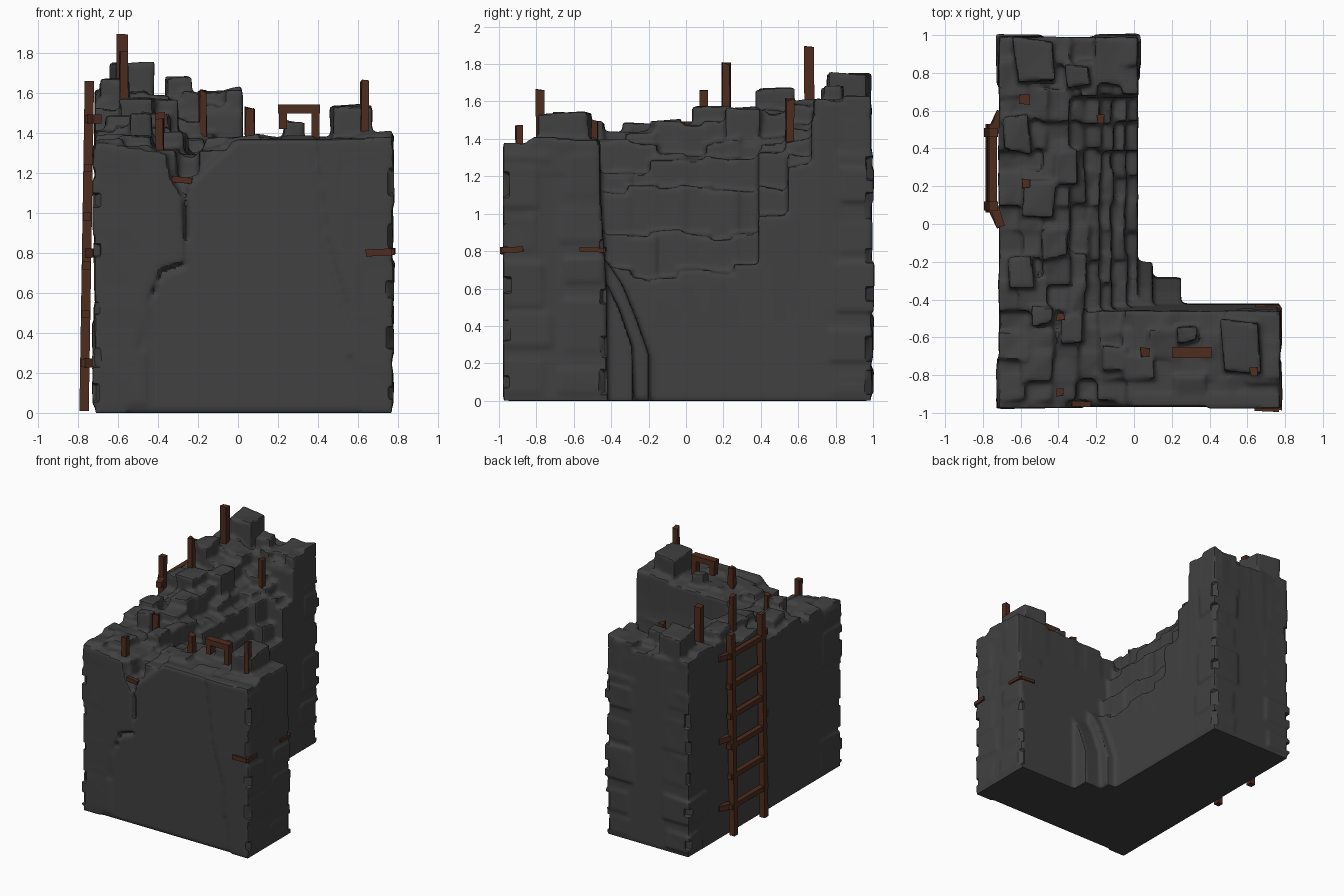
import bpy, bmesh, math, random
from mathutils import Vector, Matrix

if "Cube" in bpy.data.objects:
    bpy.data.objects.remove(bpy.data.objects["Cube"])
random.seed(7)

def material(name, rgb):
    m = bpy.data.materials.new(name)
    m.diffuse_color = (*rgb, 1)
    m.use_nodes = True
    m.node_tree.nodes["Principled BSDF"].inputs["Base Color"].default_value = m.diffuse_color
    return m

STONE = material("dark stone", (0.052, 0.052, 0.052))
WOOD = material("brown wood", (0.076, 0.025, 0.013))

def finish(bm, name, mat):
    bmesh.ops.recalc_face_normals(bm, faces=bm.faces)
    me = bpy.data.meshes.new(name)
    bm.to_mesh(me)
    bm.free()
    me.materials.append(mat)
    ob = bpy.data.objects.new(name, me)
    bpy.context.collection.objects.link(ob)
    return ob

def block(bm, x0, x1, y0, y1, z0, z1, jit=0.0, tilt=0.0):
    """Box with its top corners knocked about."""
    vs = bmesh.ops.create_cube(bm, size=1)['verts']
    for v in vs:
        top = v.co.z > 0
        v.co = Vector((x0 if v.co.x < 0 else x1, y0 if v.co.y < 0 else y1, z1 if top else z0))
        if top:
            v.co += Vector((random.uniform(-jit, jit), random.uniform(-jit, jit), random.uniform(-tilt, tilt)))

def prism(bm, pts, axis, a, b):
    """Outline pushed along x (points are y,z) or y (points are x,z)."""
    put = (lambda p, d: (d, p[0], p[1])) if axis == 'x' else (lambda p, d: (p[0], d, p[1]))
    lo = [bm.verts.new(put(p, a)) for p in pts]
    hi = [bm.verts.new(put(p, b)) for p in pts]
    fs = [bm.faces.new(lo), bm.faces.new(hi)]
    n = len(pts)
    for i in range(n):
        fs.append(bm.faces.new((lo[i], lo[(i + 1) % n], hi[(i + 1) % n], hi[i])))

def lerp(t, pts):
    for (a, u), (b, v) in zip(pts, pts[1:]):
        if t <= b:
            return u + (v - u) * max(0, (t - a) / (b - a))
    return pts[-1][1]

def height(x, y):
    """Broken wall top: left arm climbs to the back, with a steep collapse inside."""
    if y < -0.83:
        return lerp(x, [(-0.7, 1.38), (-0.4, 1.32), (-0.27, 1.15), (-0.13, 1.27), (0, 1.36), (0.8, 1.37)])
    if y < -0.46:
        return lerp(x, [(-0.7, 1.38), (-0.4, 1.34), (-0.25, 1.28), (0.0, 1.36), (0.8, 1.38)])
    ridge = lerp(y, [(-0.42, 1.38), (0.0, 1.44), (0.4, 1.53), (0.7, 1.57), (1, 1.58)])
    slope = lerp(x, [(-0.34, 1.38), (-0.24, 1.28), (-0.15, 1.1), (-0.08, 0.85), (0.0, 0.64)])
    k = lerp(y, [(-0.42, 1.0), (0.3, 1.0), (0.5, 0.6), (0.64, 0.28), (0.7, 0.0)])
    return ridge if x < -0.34 else ridge + (min(slope, ridge) - ridge) * k

# ---- ruined L-shaped stone wall ----
bm = bmesh.new()
block(bm, -0.715, 0.02, -0.935, 0.99, 0, 0.6)
prism(bm, [(-0.935, 0), (-0.42, 0), (-0.425, 0.6), (-0.46, 1.14), (-0.935, 1.14)], 'x', -0.715, 0.77)
block(bm, -0.715, -0.3, -0.9, 0.99, 0.3, 1.24)
block(bm, -0.715, 0.02, 0.67, 0.99, 0.3, 1.5)
block(bm, 0.0, 0.77, -0.935, -0.46, 0.5, 1.36)

def cells(x0, x1, y0, y1, nx, ny, jit):
    dx, dy = (x1 - x0) / nx, (y1 - y0) / ny
    for i in range(nx):
        for j in range(ny):
            xa, ya = x0 + i * dx, y0 + j * dy
            h = height(xa + dx / 2, ya + dy / 2) + random.uniform(-jit, jit)
            r = lambda: random.uniform(0, 0.025)
            block(bm, max(x0, xa - r()), min(x1, xa + dx + r()), max(y0, ya - r()),
                  min(y1, ya + dy + r()), 0.4, h, 0.006, 0.02)

cells(-0.715, -0.34, -0.46, 0.99, 3, 10, 0.05)
cells(-0.34, 0.02, -0.46, 0.99, 5, 10, 0.045)
cells(-0.715, 0.77, -0.935, -0.46, 11, 4, 0.025)

# loose boulders on the top: x, y, width, depth, top
for x, y, w, d, t in [(-0.53, 0.86, 0.2, 0.24, 1.75), (-0.29, 0.78, 0.13, 0.12, 1.68),
                      (-0.11, 0.86, 0.17, 0.24, 1.61), (-0.62, 0.48, 0.14, 0.2, 1.67),
                      (0.57, -0.65, 0.19, 0.28, 1.54), (0.28, -0.58, 0.1, 0.1, 1.46),
                      (-0.12, -0.72, 0.12, 0.14, 1.38), (-0.36, 0.3, 0.14, 0.16, 1.57),
                      (-0.48, -0.48, 0.12, 0.1, 1.5), (-0.32, -0.55, 0.12, 0.14, 1.4),
                      (-0.42, -0.1, 0.16, 0.16, 1.5), (-0.6, -0.25, 0.14, 0.16, 1.48),
                      (0.7, -0.72, 0.14, 0.22, 1.4), (-0.5, 0.14, 0.16, 0.2, 1.58)]:
    block(bm, x - w / 2, x + w / 2, y - d / 2, y + d / 2, 1.2, t, 0.02, 0.012)

# front facing: side stones and middle panel, with a gap left as the two cracks
prism(bm, [(-0.715, 0), (-0.56, 0), (-0.51, 0.3), (-0.48, 0.5), (-0.39, 0.72), (-0.27, 0.76),
           (-0.28, 1.08), (-0.34, 1.18), (-0.36, 1.3), (-0.715, 1.36)], 'y', -0.975, -0.9)
prism(bm, [(0.77, 0), (0.62, 0), (0.58, 0.3), (0.55, 0.55), (0.46, 0.85), (0.395, 1.37),
           (0.77, 1.38)], 'y', -0.978, -0.9)
prism(bm, [(-0.56, 0), (0.62, 0), (0.58, 0.3), (0.525, 0.55), (0.435, 0.85), (0.37, 1.37),
           (0.0, 1.37), (-0.25, 1.14), (-0.245, 0.74), (-0.37, 0.69), (-0.455, 0.5),
           (-0.51, 0.3)], 'y', -0.968, -0.9)
# chipped corner stones standing slightly proud
for x, y in [(-0.715, -0.965), (0.77, -0.965), (0.77, -0.43), (-0.715, 0.99), (0.02, 0.99)]:
    z, top = 0.04, 1.32
    while z < top:
        h = random.uniform(0.12, 0.28)
        o = random.uniform(0.004, 0.014)
        sx, sy = random.uniform(0.08, 0.14), random.uniform(0.08, 0.14)
        cx = x - math.copysign(sx - o, x)
        cy = y - math.copysign(sy - o, y) if y != -0.43 else y - sy - z * 0.025
        block(bm, cx - sx, cx + sx, cy - sy, cy + sy, z, min(z + h, top), 0.006, 0.01)
        z += h + random.uniform(0.02, 0.12)
# block at the upper right corner seen from the side
block(bm, 0.6, 0.775, -0.84, -0.47, 1.22, 1.39, 0.008, 0.01)
# slumped stones filling the inner corner
prism(bm, [(-0.5, 0), (-0.2, 0), (-0.2, 0.25), (-0.27, 0.45), (-0.34, 0.62), (-0.42, 0.74), (-0.5, 0.74)], 'x', -0.1, 0.1)
prism(bm, [(-0.5, 0), (-0.28, 0), (-0.29, 0.3), (-0.36, 0.5), (-0.43, 0.64), (-0.5, 0.64)], 'x', -0.1, 0.25)
wall = finish(bm, "ruined_stone_wall", STONE)

# chips knocked out of the upright corners
bm = bmesh.new()
for x, y in [(-0.725, -0.98), (0.782, -0.98), (0.782, -0.43), (-0.725, 1.0), (0.03, 1.0)]:
    z = 0.1
    while z < 1.25:
        s = random.uniform(0.05, 0.075)
        rot = Matrix.Rotation(math.pi / 4 + random.uniform(-0.4, 0.4), 4, 'Z')
        bmesh.ops.create_cube(bm, size=1, matrix=Matrix.Translation((x, y, z)) @ rot
                              @ Matrix.Diagonal((s, s, random.uniform(0.06, 0.14), 1)))
        z += random.uniform(0.17, 0.3)
chips = finish(bm, "chip_cutter", STONE)
chips.hide_render = True

rem = wall.modifiers.new("fuse", 'REMESH')
rem.mode = 'VOXEL'
rem.voxel_size = 0.0145
cut = wall.modifiers.new("chip", 'BOOLEAN')
cut.operation, cut.object = 'DIFFERENCE', chips
sm = wall.modifiers.new("wear", 'SMOOTH')
sm.factor, sm.iterations = 0.5, 2
bpy.context.view_layer.objects.active = wall
wall.select_set(True)
for name in ("fuse", "chip", "wear"):
    bpy.ops.object.modifier_apply(modifier=name)
bpy.ops.object.shade_smooth_by_angle(angle=math.radians(40))
wall.select_set(False)
bpy.data.objects.remove(chips)

# ---- timber ----
def beam(bm, a, b, w, d=None):
    """Squared timber from a to b."""
    a, b = Vector(a), Vector(b)
    rot = (b - a).to_track_quat('Z', 'Y').to_matrix().to_4x4()
    if abs((b - a).normalized().z) > 0.9999:
        rot = Matrix.Identity(4)
    mat = Matrix.Translation((a + b) / 2) @ rot @ Matrix.Diagonal((w, d or w, (b - a).length, 1))
    bmesh.ops.create_cube(bm, size=1, matrix=mat)

# broken posts: x, y, bottom, top, width
for i, (x, y, z0, z1, w) in enumerate([
        (-0.58, 0.66, 1.45, 1.89, 0.052), (-0.57, 0.215, 1.4, 1.8, 0.046),
        (-0.175, 0.555, 1.2, 1.61, 0.04), (0.06, -0.68, 1.3, 1.53, 0.05),
        (0.635, -0.78, 1.3, 1.66, 0.042), (-0.39, -0.49, 1.2, 1.5, 0.04),
        (-0.39, -0.89, 1.2, 1.47, 0.038)]):
    bm = bmesh.new()
    block(bm, x - w / 2, x + w / 2, y - w / 2, y + w / 2, z0, z1, 0.006, 0.01)
    finish(bm, f"post_{i + 1}", WOOD)

# small door frame on the front arm
bm = bmesh.new()
beam(bm, (0.2, -0.68, 1.52), (0.41, -0.68, 1.52), 0.06, 0.045)
beam(bm, (0.225, -0.68, 1.42), (0.225, -0.68, 1.52), 0.04, 0.05)
beam(bm, (0.388, -0.68, 1.34), (0.388, -0.68, 1.52), 0.04, 0.05)
finish(bm, "timber_frame", WOOD)

# ladder on the left side, leaning slightly, with brackets into the wall
bm = bmesh.new()
lean = lambda z: -0.77 + 0.016 * z
for y, top in [(0.095, 1.66), (0.485, 1.64)]:
    beam(bm, (lean(0), y, 0.01), (lean(top), y, top), 0.047)
for i in range(6):
    z = 0.25 + i * 0.244
    beam(bm, (lean(z), 0.06, z), (lean(z), 0.53, z), 0.04)
for z in (0.25, 0.8, 1.47):
    for y, s in [(0.095, -1), (0.485, 1)]:
        beam(bm, (lean(z), y - s * 0.02, z), (-0.705, y + s * 0.11, z), 0.045)
finish(bm, "ladder", WOOD)

# timber straps round the corners and a splinter on the front
bm = bmesh.new()
beam(bm, (0.64, -0.972, 0.8), (0.768, -0.978, 0.805), 0.035)
beam(bm, (0.768, -0.985, 0.805), (0.772, -0.87, 0.81), 0.03)
beam(bm, (0.64, -0.438, 0.81), (0.772, -0.442, 0.805), 0.024)
beam(bm, (0.772, -0.442, 0.805), (0.772, -0.57, 0.81), 0.024)
beam(bm, (-0.33, -0.95, 1.17), (-0.23, -0.955, 1.16), 0.03)
finish(bm, "corner_straps", WOOD)
